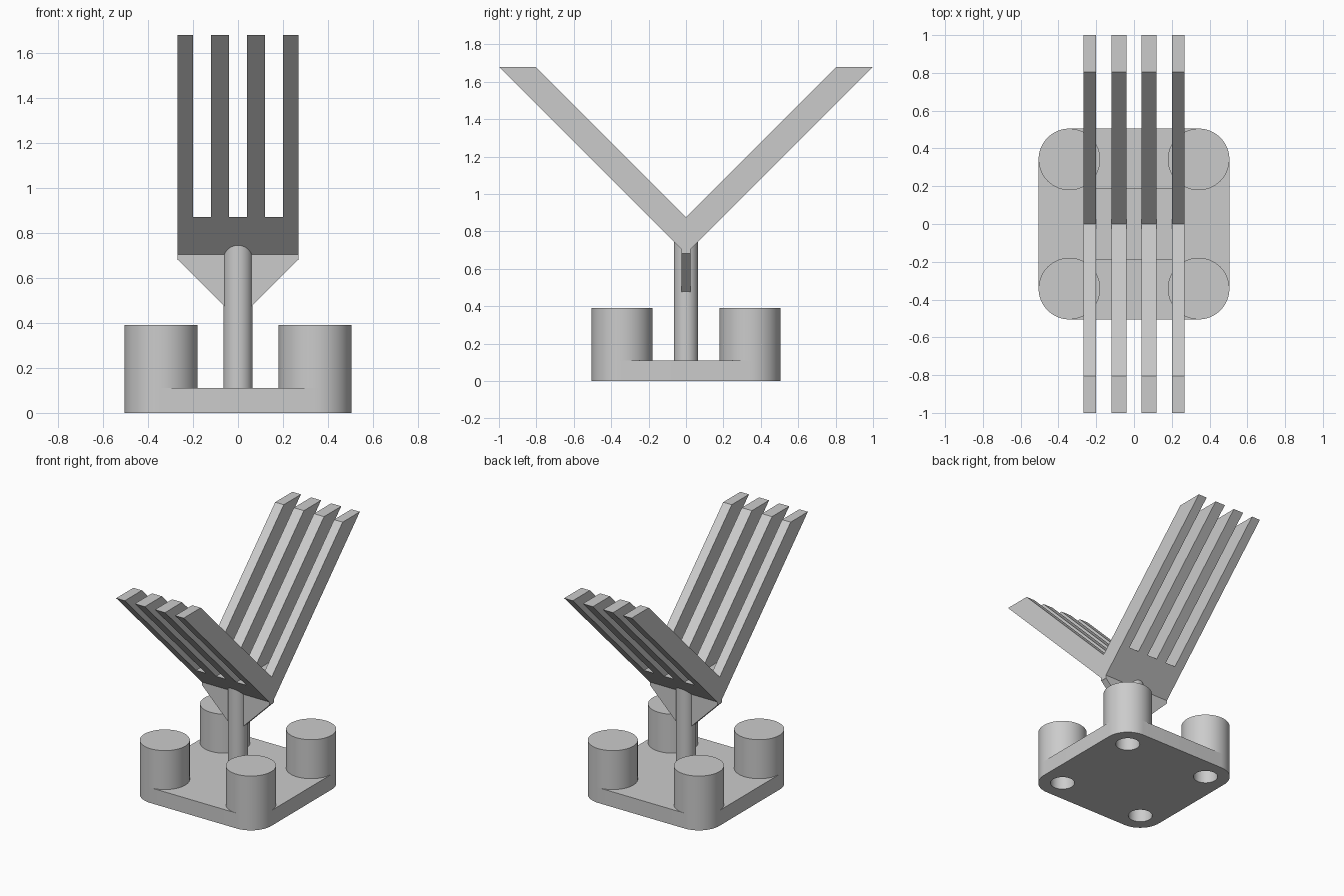
import bpy
import bmesh
import math
from mathutils import Vector

cube = bpy.data.objects.get("Cube")
if cube:
    bpy.data.objects.remove(cube, do_unlink=True)

grey = bpy.data.materials.new("light grey")
grey.use_nodes = True
COLOUR = (0.6, 0.6, 0.6, 1)
grey.diffuse_color = COLOUR
grey.node_tree.nodes["Principled BSDF"].inputs["Base Color"].default_value = COLOUR


def prism(name, outline, to_3d, start, end):
    """Extrude a closed outline; to_3d(u, v, w) places each point."""
    bm = bmesh.new()
    face = bm.faces.new([bm.verts.new(to_3d(u, v, start)) for u, v in outline])
    extruded = bmesh.ops.extrude_face_region(bm, geom=[face])["geom"]
    shift = Vector(to_3d(0, 0, end)) - Vector(to_3d(0, 0, start))
    bmesh.ops.translate(bm, vec=shift, verts=[v for v in extruded if isinstance(v, bmesh.types.BMVert)])
    bmesh.ops.recalc_face_normals(bm, faces=bm.faces)
    mesh = bpy.data.meshes.new(name)
    bm.to_mesh(mesh)
    bm.free()
    mesh.materials.append(grey)
    obj = bpy.data.objects.new(name, mesh)
    bpy.context.collection.objects.link(obj)
    return obj


def along_x(u, v, w):
    return (w, u, v)


def along_y(u, v, w):
    return (u, w, v)


def along_z(u, v, w):
    return (u, v, w)


def arc(cx, cy, radius, start, sweep, steps):
    angles = [start + sweep * i / steps for i in range(steps + 1)]
    return [(cx + radius * math.cos(a), cy + radius * math.sin(a)) for a in angles]


def cylinder(name, cx, cy, radius, bottom, top):
    return prism(name, arc(cx, cy, radius, 0, math.tau, 64)[:-1], along_z, bottom, top)


def activate(obj):
    bpy.ops.object.select_all(action="DESELECT")
    obj.select_set(True)
    bpy.context.view_layer.objects.active = obj


def cut(obj, cutters):
    activate(obj)
    for cutter in cutters:
        mod = obj.modifiers.new("cut", "BOOLEAN")
        mod.operation = "DIFFERENCE"
        mod.solver = "EXACT"
        mod.object = cutter
        bpy.ops.object.modifier_apply(modifier=mod.name)


def smooth(obj):
    activate(obj)
    bpy.ops.object.shade_smooth_by_angle(angle=math.radians(30))


# Rounded base plate with a peg and a blind socket at every corner
PEG, R, DECK = 0.342, 0.163, 0.11
corners = [(1, 1), (-1, 1), (-1, -1), (1, -1)]
outline = []
for i, (sx, sy) in enumerate(corners):
    outline += arc(sx * PEG, sy * PEG, R, i * math.pi / 2, math.pi / 2, 16)
base = prism("base_plate", outline, along_z, 0, DECK)
names = ["back_left", "back_right", "front_right", "front_left"]
sockets = []
for name, (sx, sy) in zip(names, corners):
    socket = cylinder("socket_cutter", sx * PEG, sy * PEG, 0.081, -0.1, 0.28)
    peg = cylinder(name + "_peg", sx * PEG, sy * PEG, R, DECK, 0.39)
    cut(peg, [socket])
    smooth(peg)
    sockets.append(socket)
cut(base, sockets)
smooth(base)

# Central post
post = cylinder("post", 0, 0, 0.065, DECK - 0.02, 0.765)
smooth(post)

# Triangular gusset under the cradle
HALF = 0.268
prism("gusset", [(0, 0.415), (HALF, 0.683), (HALF, 0.72), (-HALF, 0.72), (-HALF, 0.683)],
      along_y, -0.025, 0.025)

# V-shaped cradle with slots that leave four tines on each arm
LOW, CROTCH, TOP = 0.68, 0.875, 1.68
vee = [(0, LOW), (TOP - LOW, TOP), (TOP - CROTCH, TOP), (0, CROTCH),
       (CROTCH - TOP, TOP), (LOW - TOP, TOP)]
cradle = prism("cradle", vee, along_x, -HALF, HALF)
slots = []
for centre in (-0.16, 0, 0.16):
    slots.append(prism("slot_cutter", [(-1.2, 0.871), (1.2, 0.871), (1.2, 2), (-1.2, 2)],
                       along_x, centre - 0.04, centre + 0.04))
cut(cradle, slots)

for cutter in sockets + slots:
    bpy.data.objects.remove(cutter, do_unlink=True)
